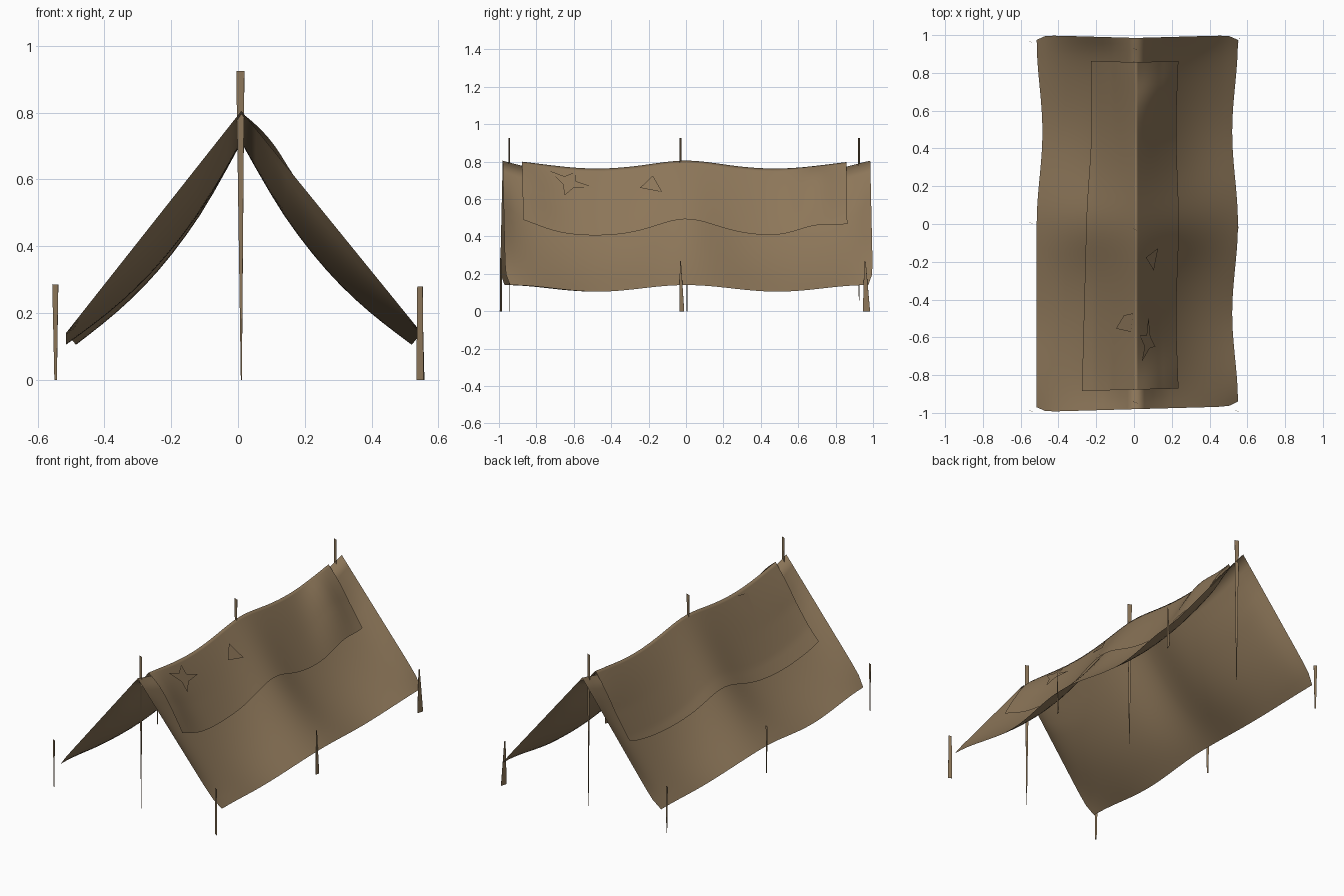
import bpy
from math import sin, pi, exp
from mathutils import Vector

cube = bpy.data.objects.get("Cube")
if cube:
    bpy.data.objects.remove(cube, do_unlink=True)

canvas = bpy.data.materials.new("brown canvas")
canvas.use_nodes = True
colour = (0.265, 0.182, 0.1, 1)
canvas.diffuse_color = colour
shader = canvas.node_tree.nodes["Principled BSDF"]
shader.inputs["Base Color"].default_value = colour
shader.inputs["Roughness"].default_value = 0.9


def make(name, verts, faces, smooth=False):
    mesh = bpy.data.meshes.new(name)
    mesh.from_pydata([tuple(v) for v in verts], [], faces)
    mesh.materials.append(canvas)
    for p in mesh.polygons:
        p.use_smooth = smooth
    obj = bpy.data.objects.new(name, mesh)
    bpy.context.collection.objects.link(obj)
    return obj


def bump(y, centre, width):
    return exp(-((y - centre) / width) ** 2)


def slope_point(u, y, drop):
    """Point on a hanging cloth: u runs from right eave (-1) over the ridge to left eave (1)."""
    t, side = abs(u), (1 if u >= 0 else -1)
    sag = sin(pi * y) ** 2
    ridge = Vector((0.01, y * 0.985, 0.805 - 0.03 * sag))
    eave_x = 0.55 - 0.03 * sag if side > 0 else -0.515 + 0.03 * sag * (y > 0)
    eave = Vector((eave_x, y, 0.14 - 0.035 * sag))
    p = ridge.lerp(eave, t)
    p.y *= 1 - 0.025 * t ** 20 - (0.03 * t if side > 0 and y < 0 else 0)
    p.z -= drop
    return p


def tent_drop(u, y):
    # Taut at both ends and at the middle pole, slack in between
    t = abs(u)
    reach = 0.1 + 0.18 * max(0, 1 - t / 0.25)
    ends = 1 - exp(-max(0, 0.995 - abs(y)) / reach)
    middle = 1 - 0.8 * bump(y, 0, 0.2) * (1 - 0.6 * t)
    return 0.12 * ends * middle * sin(pi * (0.22 + 0.78 * t))


def blanket_drop(u, y):
    # Bridges the slack near the ridge and settles on the tent cloth lower down
    t = abs(u)
    settle = 0.25 + 0.53 * min(1, t / 0.42)
    fold = 0
    if u > 0:
        fold = (0.08 * bump(y, 0.7, 0.14) + 0.05 * bump(y, -0.88, 0.14)) * sin(pi * min(1, t / 0.5))
    return tent_drop(u, y) * settle - fold - 0.004


def sheet(name, u0, u1, y0, y1, nu, ny, drop, skew=0.0):
    verts, faces = [], []
    for j in range(ny + 1):
        y = y0 + (y1 - y0) * j / ny
        for i in range(nu + 1):
            u = u0 + (u1 - u0) * i / nu
            if u < 0:
                u *= 1 - skew * y
            verts.append(slope_point(u, y, drop(u, y)))
    row = nu + 1
    for j in range(ny):
        for i in range(nu):
            a = j * row + i
            faces.append((a, a + 1, a + row + 1, a + row))
    return make(name, verts, faces, True)


# Draped cloths
sheet("tent_cloth", -1, 1, -0.995, 1.0, 24, 60, tent_drop)
sheet("ridge_blanket", -0.5, 0.42, -0.89, 0.87, 46, 44, blanket_drop, 0.1)


# Small loose flaps near the ridge
def flap(name, outline):
    verts = [slope_point(u, y, blanket_drop(u, y) - h) for u, y, h in outline]
    make(name, verts, [tuple(range(len(verts)))])


flap("triangle_flap", [(0.22, -0.13, 0.012), (0.1, -0.18, 0.015), (0.18, -0.25, 0.03)])
flap("star_flap_left", [(0.06, -0.74, 0.01), (0.09, -0.66, 0.02), (0.04, -0.6, 0.01),
                        (0.11, -0.6, 0.02), (0.13, -0.5, 0.01), (0.15, -0.61, 0.02),
                        (0.2, -0.66, 0.015), (0.14, -0.67, 0.02)])
flap("star_flap_right", [(-0.03, -0.48, 0.01), (-0.12, -0.49, 0.01),
                         (-0.2, -0.56, 0.01), (-0.05, -0.58, 0.01)])


# Flat tapered wooden blades for poles and stakes
def blade(name, bottom, top, wide, w_bottom, w_top, thick=0.001):
    wide = Vector(wide).normalized()
    across = Vector((-wide.y, wide.x, 0)) * thick / 2
    verts = []
    for centre, w in ((bottom, w_bottom), (top, w_top)):
        c = Vector(centre)
        for a, b in ((-1, -1), (1, -1), (1, 1), (-1, 1)):
            verts.append(c + wide * (a * w / 2) + across * b)
    faces = [(3, 2, 1, 0), (4, 5, 6, 7)]
    faces += [(i, (i + 1) % 4, (i + 1) % 4 + 4, i + 4) for i in range(4)]
    make(name, verts, faces)


for name, y in (("front", -0.945), ("middle", -0.03), ("back", 0.925)):
    blade(name + "_pole", (0.01, y, 0), (0.007, y, 0.925), (1, -0.4, 0), 0.003, 0.026)

blade("left_front_stake", (0.545, -0.99, 0), (0.545, -0.99, 0.28), (1, -0.5, 0), 0.024, 0.018)
blade("left_middle_stake", (0.55, -0.022, 0), (0.55, -0.03, 0.27), (0.3, 1, 0), 0.026, 0.006)
blade("left_back_stake", (0.552, 0.965, 0), (0.55, 0.957, 0.265), (0.3, 1, 0), 0.04, 0.008)
for name, y in (("front", -0.99), ("middle", 0.005), ("back", 0.965)):
    blade("right_" + name + "_stake", (-0.546, y, 0), (-0.547, y, 0.285),
          (1, -0.5, 0), 0.008, 0.02)
